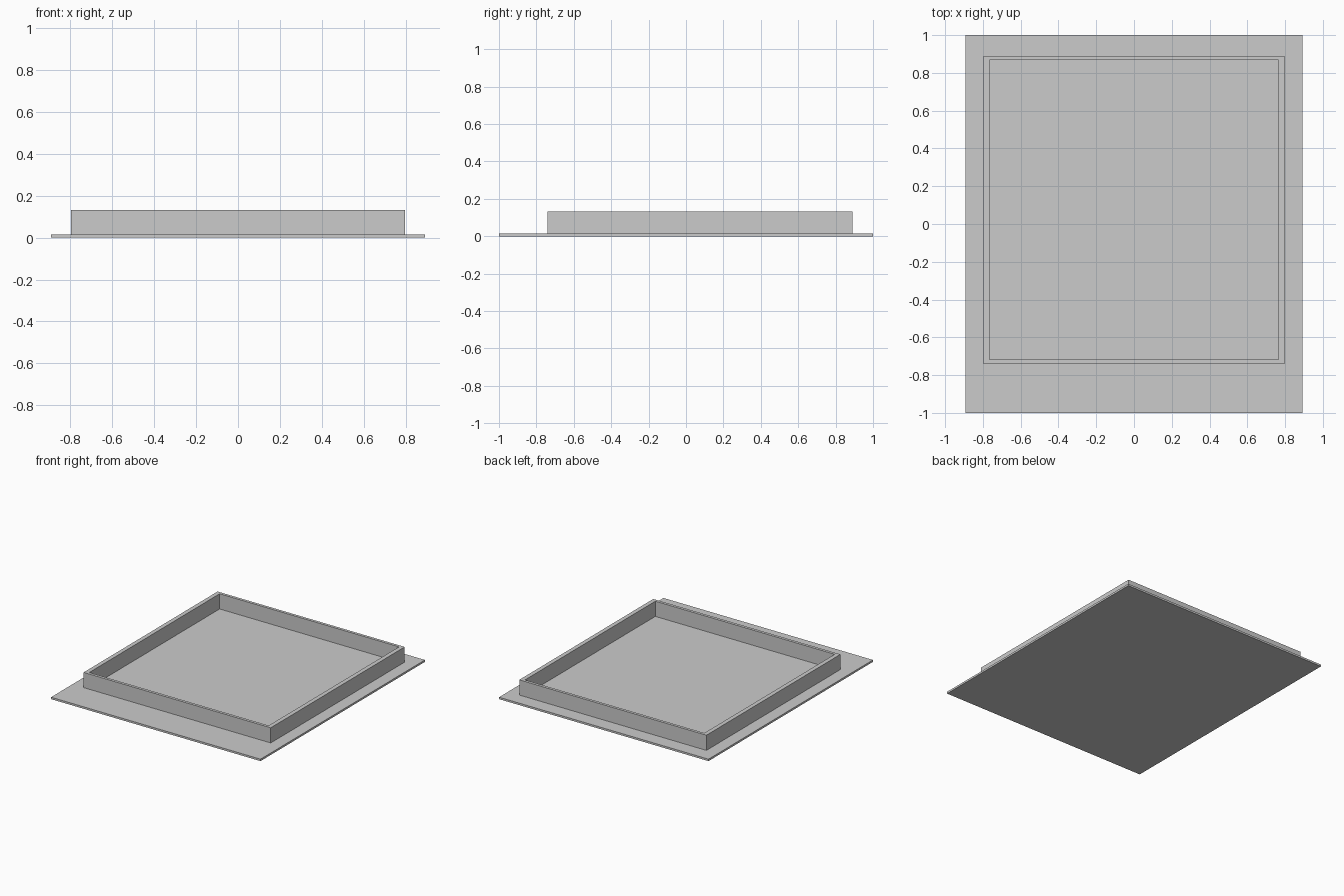
import bpy
import bmesh

cube = bpy.data.objects.get("Cube")
if cube:
    bpy.data.objects.remove(cube, do_unlink=True)

grey = bpy.data.materials.new("light grey")
grey.use_nodes = True
colour = (0.6, 0.6, 0.6, 1)
grey.diffuse_color = colour
grey.node_tree.nodes["Principled BSDF"].inputs["Base Color"].default_value = colour

PLATE_TOP = 0.015
RIM_TOP = 0.132


def add_object(name, bm):
    bmesh.ops.recalc_face_normals(bm, faces=bm.faces)
    mesh = bpy.data.meshes.new(name)
    bm.to_mesh(mesh)
    bm.free()
    mesh.materials.append(grey)
    obj = bpy.data.objects.new(name, mesh)
    bpy.context.collection.objects.link(obj)
    return obj


def rectangle(bm, half_x, y_front, y_back, z):
    corners = [(-half_x, y_front), (half_x, y_front), (half_x, y_back), (-half_x, y_back)]
    return [bm.verts.new((x, y, z)) for x, y in corners]


def bridge(bm, a, b):
    for i in range(4):
        j = (i + 1) % 4
        bm.faces.new((a[i], a[j], b[j], b[i]))


# Thin base plate
bm = bmesh.new()
bottom = rectangle(bm, 0.892, -1, 1, 0)
top = rectangle(bm, 0.892, -1, 1, PLATE_TOP)
bm.faces.new(bottom)
bm.faces.new(top)
bridge(bm, bottom, top)
add_object("base_plate", bm)

# Raised rectangular rim, open in the middle and set towards the back
bm = bmesh.new()
outer, inner = (0.797, -0.74, 0.89), (0.764, -0.718, 0.868)
loops = [rectangle(bm, *size, z) for size, z in (
    (outer, PLATE_TOP), (outer, RIM_TOP), (inner, RIM_TOP), (inner, PLATE_TOP))]
for i in range(4):
    bridge(bm, loops[i], loops[(i + 1) % 4])
add_object("raised_rim", bm)
